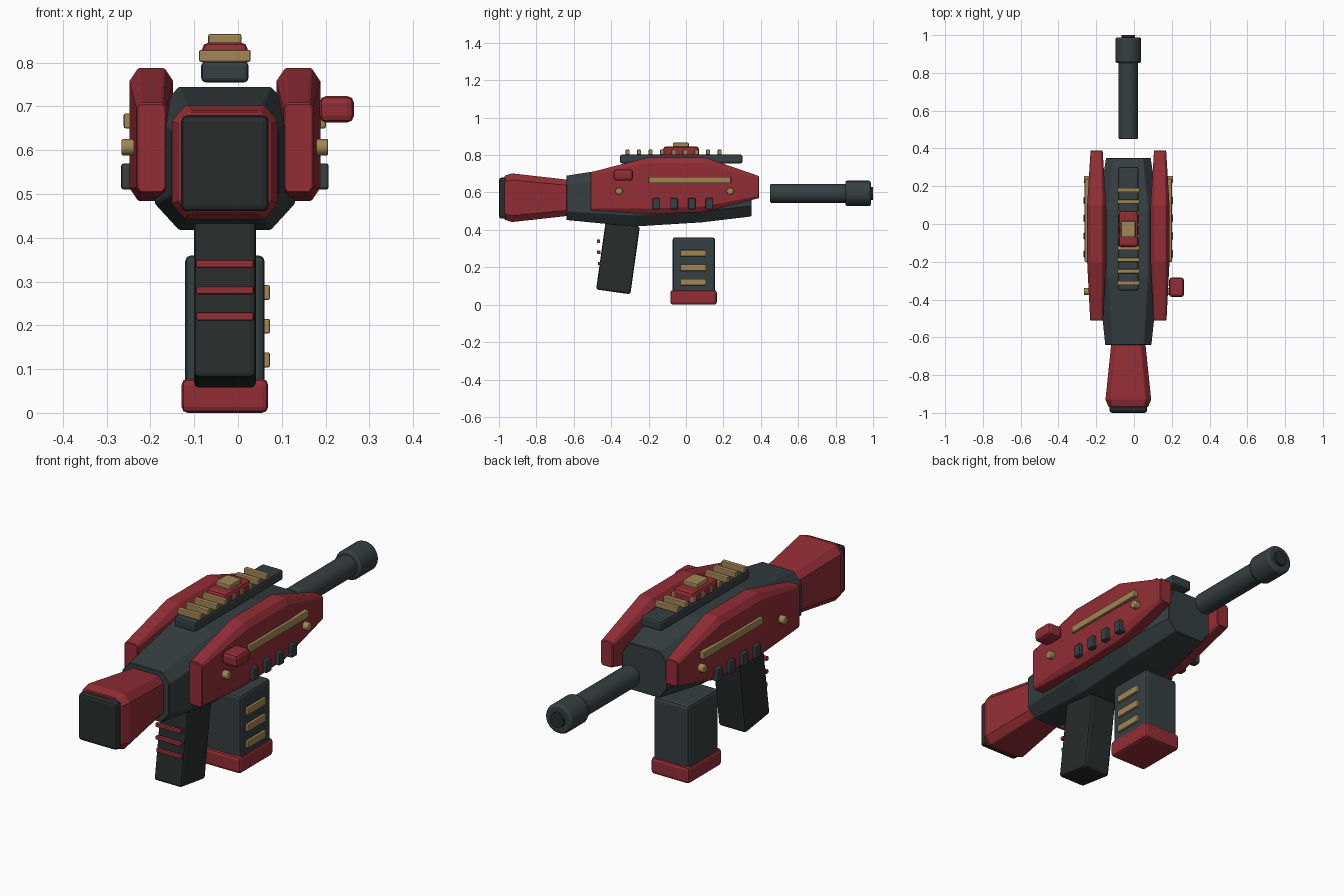
import bpy, bmesh
from math import radians
from mathutils import Matrix

if "Cube" in bpy.data.objects:
    bpy.data.objects.remove(bpy.data.objects["Cube"])

CX = -0.03  # centre plane of the weapon


def material(name, rgb):
    m = bpy.data.materials.new(name)
    m.diffuse_color = (*rgb, 1)
    m.use_nodes = True
    m.node_tree.nodes["Principled BSDF"].inputs["Base Color"].default_value = m.diffuse_color
    return m


RED = material("red", (0.29, 0.027, 0.036))
GOLD = material("gold", (0.36, 0.24, 0.09))
DARK = material("gunmetal", (0.036, 0.05, 0.054))
BLACK = material("rubber", (0.02, 0.026, 0.025))


def finish(name, bm, mat, bevel=0.0, segments=2):
    bmesh.ops.recalc_face_normals(bm, faces=bm.faces)
    me = bpy.data.meshes.new(name)
    bm.to_mesh(me)
    bm.free()
    ob = bpy.data.objects.new(name, me)
    bpy.context.collection.objects.link(ob)
    me.materials.append(mat)
    if bevel:
        mod = ob.modifiers.new("bevel", 'BEVEL')
        mod.width, mod.segments = bevel, segments
        mod.limit_method = 'ANGLE'
        mod.angle_limit = radians(40)
    return ob


def box(name, lo, hi, mat, bevel=0.006):
    bm = bmesh.new()
    bmesh.ops.create_cube(bm, size=1)
    for v in bm.verts:
        v.co = [lo[i] + (v.co[i] + 0.5) * (hi[i] - lo[i]) for i in range(3)]
    return finish(name, bm, mat, bevel)


def cylinder(name, centre, radius, depth, axis, mat, bevel=0.006, sides=24):
    bm = bmesh.new()
    rot = Matrix.Rotation(radians(90), 4, 'X' if axis == 'Y' else 'Y')
    bmesh.ops.create_cone(bm, cap_ends=True, segments=sides, radius1=radius, radius2=radius,
                          depth=depth, matrix=Matrix.Translation(centre) @ rot)
    ob = finish(name, bm, mat, bevel)
    bpy.context.view_layer.objects.active = ob
    ob.select_set(True)
    bpy.ops.object.shade_smooth_by_angle(angle=radians(35))
    ob.select_set(False)
    return ob


def loft(name, cx, sections, mat):
    """Skin chamfered rectangles: (y, z low, z high, half width, chamfer x, chamfer z)."""
    bm = bmesh.new()
    rings = []
    for y, a, b, w, c, d in sections:
        pts = [(w, a + d), (w, b - d), (w - c, b), (c - w, b),
               (-w, b - d), (-w, a + d), (c - w, a), (w - c, a)]
        rings.append([bm.verts.new((cx + x, y, z)) for x, z in pts])
    for r, s in zip(rings, rings[1:]):
        for i in range(8):
            bm.faces.new((r[i], r[(i + 1) % 8], s[(i + 1) % 8], s[i]))
    bm.faces.new(rings[0])
    bm.faces.new(rings[-1])
    return finish(name, bm, mat, 0.003, 1)


# Receiver body and flared stock
loft("receiver_body", CX, [(-0.64, 0.453, 0.69, 0.122, 0.04, 0.045),
                           (-0.28, 0.418, 0.745, 0.16, 0.055, 0.06),
                           (0.08, 0.44, 0.745, 0.16, 0.055, 0.06),
                           (0.35, 0.472, 0.69, 0.118, 0.04, 0.055)], DARK)
loft("stock", CX, [(-0.63, 0.475, 0.668, 0.09, 0.025, 0.03),
                   (-0.93, 0.442, 0.702, 0.121, 0.03, 0.035),
                   (-0.97, 0.455, 0.69, 0.104, 0.025, 0.03)], RED)
box("butt_plate", (CX - 0.1, -1.0, 0.46), (CX + 0.1, -0.955, 0.68), BLACK, 0.014)

# Barrel, muzzle and bore
cylinder("barrel", (CX, 0.68, 0.595), 0.051, 0.46, 'Y', DARK)
cylinder("muzzle", (CX, 0.92, 0.595), 0.068, 0.136, 'Y', DARK, 0.01)
cylinder("bore", (CX, 0.985, 0.595), 0.035, 0.03, 'Y', BLACK, 0)

# Side panels with trim, bolts and vents
for s, side in ((-1, "left"), (1, "right")):
    loft(side + "_side_panel", CX + s * 0.168,
         [(-0.51, 0.503, 0.708, 0.034, 0.008, 0.012),
          (-0.2, 0.484, 0.788, 0.05, 0.02, 0.03),
          (0.1, 0.495, 0.788, 0.05, 0.02, 0.03),
          (0.39, 0.57, 0.688, 0.032, 0.008, 0.012)], RED)

    def on_side(name, y, z, x1, x0, mat, bevel):
        a, b = sorted((CX + s * x0, CX + s * x1))
        return box(name, (a, y[0], z[0]), (b, y[1], z[1]), mat, bevel)

    on_side(side + "_trim_strip", (-0.2, 0.24), (0.65, 0.684), 0.231, 0.195, GOLD, 0.004)
    for i, y in enumerate((-0.358, 0.236)):
        cylinder(f"{side}_bolt_{i}", (CX + s * 0.218, y, 0.607), 0.019, 0.036, 'X', GOLD, 0.004, 16)
    for i in range(4):
        y = -0.158 + i * 0.0943
        on_side(f"{side}_vent_{i}", (y - 0.02, y + 0.02), (0.51, 0.57), 0.237, 0.2, DARK, 0.006)
box("charging_knob", (0.186, -0.387, 0.663), (0.265, -0.283, 0.724), RED, 0.016)

# Top rail with slats and sight
box("top_rail", (CX - 0.054, -0.352, 0.755), (CX + 0.054, 0.302, 0.803), DARK, 0.01)
for i in range(9):
    y = -0.312 + i * 0.0615
    box(f"rail_slat_{i}", (CX - 0.059, y - 0.011, 0.802), (CX + 0.059, y + 0.011, 0.829), GOLD, 0.004)
box("sight_base", (CX - 0.052, -0.122, 0.79), (CX + 0.052, 0.07, 0.846), RED, 0.015)
box("sight_cap", (CX - 0.038, -0.07, 0.835), (CX + 0.038, 0.015, 0.866), GOLD, 0.005)

# Slanted grip with ridges
grip = box("grip", (-0.071, -0.0925, -0.18), (0.071, 0.0925, 0.185), BLACK, 0.012)
grip.location = (CX, -0.364, 0.247)
grip.rotation_euler.x = radians(-8)
for i, y in enumerate((-0.468, -0.466, -0.461, -0.457)):
    z = 0.34 - i * 0.06
    box(f"grip_ridge_{i}", (CX - 0.066, y - 0.009, z - 0.009), (CX + 0.066, y + 0.009, z + 0.009), RED, 0.004)

# Magazine with base and marker bars
box("magazine", (CX - 0.091, -0.072, 0.05), (CX + 0.091, 0.156, 0.36), DARK, 0.014)
box("magazine_base", (CX - 0.099, -0.084, 0.0), (CX + 0.099, 0.165, 0.078), RED, 0.014)
for i in range(3):
    z = 0.121 + i * 0.077
    box(f"magazine_bar_{i}", (0.05, -0.03, z - 0.017), (0.073, 0.107, z + 0.017), GOLD, 0.004)
